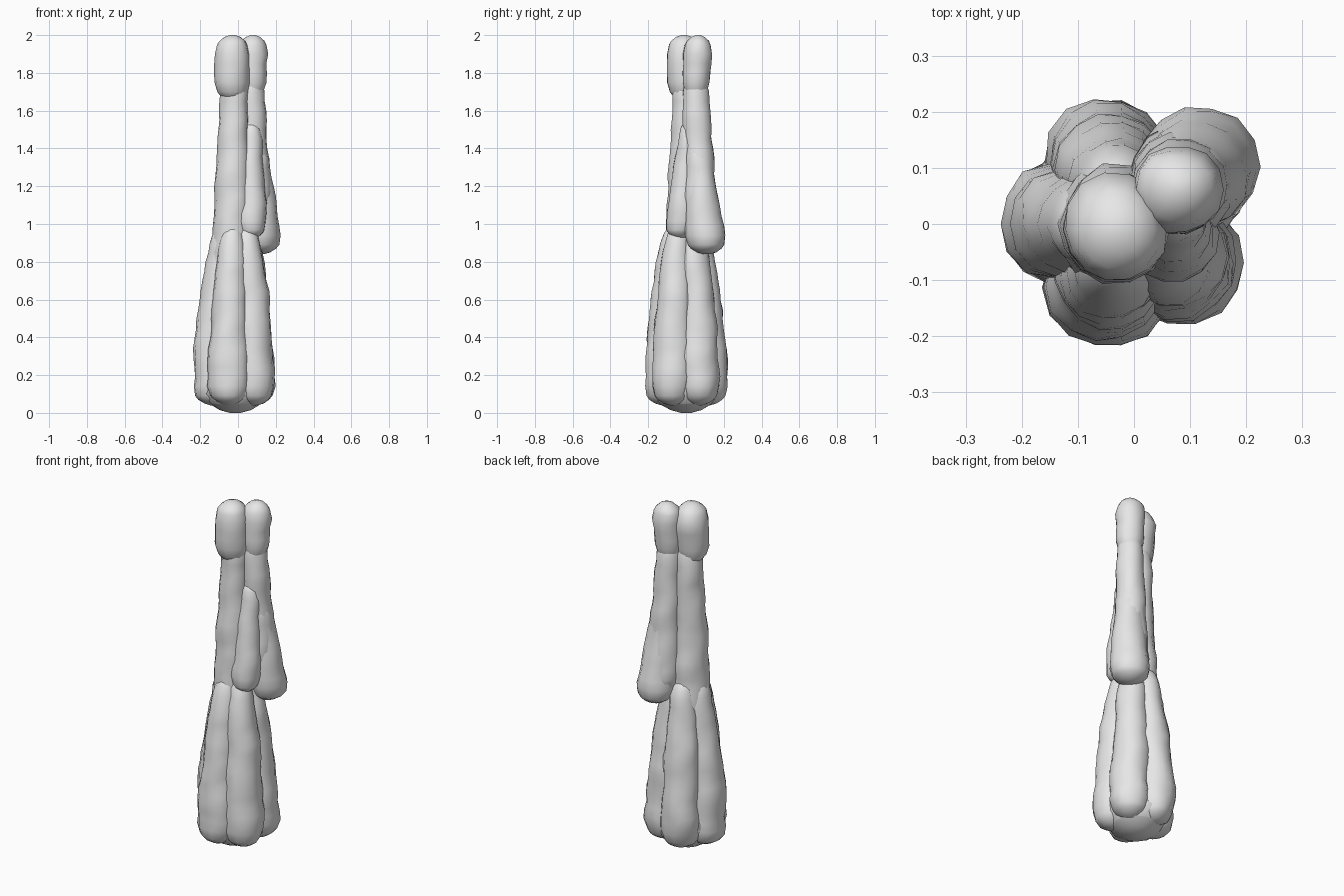
import bpy, bmesh, math
from mathutils import Vector, noise

cube = bpy.data.objects.get("Cube")
if cube:
    bpy.data.objects.remove(cube, do_unlink=True)

stone = bpy.data.materials.new("pale grey stone")
stone.use_nodes = True
grey = (0.8, 0.8, 0.8, 1)
stone.diffuse_color = grey
stone.node_tree.nodes["Principled BSDF"].inputs["Base Color"].default_value = grey

SIDES = 14
SPACING = 0.05


def dome(distance, length):
    """Rounding factor near a column end."""
    gap = max(0, 1 - distance / length)
    return math.sqrt(max(0.02, 1 - gap * gap))


def lumpy(centre, direction, radius, rough, shift):
    """Point on a column surface, pushed in or out by noise."""
    point = centre + direction * radius
    lump = noise.noise(point * 8 + shift) + noise.noise(point * 16 + shift) / 2
    return point + direction * radius * rough * lump


def ring_heights(low, high, cap):
    """Even heights, with extra rings inside both rounded ends."""
    count = max(6, round((high - low) / SPACING))
    heights = [low + (high - low) * i / count for i in range(count + 1)]
    for part in (0.1, 0.3):
        heights += [low + cap * part, high - cap * part]
    return sorted(heights)


def column(name, bottom, top, wide, narrow, cap=0.1, ease=1, rough=0.14):
    """Leaning, tapering, lumpy column with rounded ends."""
    start, end = Vector(bottom), Vector(top)
    shift = Vector((len(name), start.x * 50, start.y * 50))
    bm = bmesh.new()
    rings = []
    for z in ring_heights(start.z, end.z, cap):
        t = ((z - start.z) / (end.z - start.z)) ** ease
        centre = start.lerp(end, t)
        centre.z = z
        radius = wide + (narrow - wide) * t
        radius *= dome(z - start.z, cap) * dome(end.z - z, cap)
        ring = []
        for i in range(SIDES):
            angle = math.tau * i / SIDES
            direction = Vector((math.cos(angle), math.sin(angle), 0))
            ring.append(bm.verts.new(lumpy(centre, direction, radius, rough, shift)))
        rings.append(ring)
    for lower, upper in zip(rings, rings[1:]):
        for i in range(SIDES):
            j = (i + 1) % SIDES
            bm.faces.new((lower[i], lower[j], upper[j], upper[i]))
    bm.faces.new(rings[0][::-1])
    bm.faces.new(rings[-1])

    mesh = bpy.data.meshes.new(name)
    bm.to_mesh(mesh)
    bm.free()
    mesh.materials.append(stone)
    obj = bpy.data.objects.new(name, mesh)
    bpy.context.collection.objects.link(obj)
    bpy.ops.object.select_all(action="DESELECT")
    obj.select_set(True)
    bpy.context.view_layer.objects.active = obj
    bpy.ops.object.shade_smooth_by_angle(angle=math.radians(50))


# Twin shafts, each ending in a rounded knob
column("front_shaft", bottom=(-0.04, 0, 0.4), top=(-0.02, 0, 1.8),
       wide=0.125, narrow=0.07)
column("front_knob", bottom=(-0.03, -0.01, 1.65), top=(-0.03, -0.01, 2),
       wide=0.09, narrow=0.095)
column("back_shaft", bottom=(0.09, 0.08, 0.9), top=(0.07, 0.05, 1.8),
       wide=0.1, narrow=0.065)
column("back_knob", bottom=(0.07, 0.05, 1.65), top=(0.08, 0.065, 2),
       wide=0.07, narrow=0.085)

# Bulge hanging from the back corner, and a ridge in front of it
column("shaft_bulge", bottom=(0.12, 0.11, 0.84), top=(0.09, 0.06, 1.45),
       wide=0.118, narrow=0.06, rough=0.1)
column("shaft_ridge", bottom=(0.07, -0.03, 0.92), top=(0.07, 0.02, 1.55),
       wide=0.09, narrow=0.05)

# Bundle of fat columns around the foot, leaning inwards as they rise
foot_names = ("left_back", "right_back", "right_side", "right_front", "left_front")
for index, label in enumerate(foot_names):
    angle = math.tau * (index + 0.5) / len(foot_names)
    outward = Vector((math.cos(angle), math.sin(angle), 0))
    axis = Vector((-0.01, 0, 0))
    column(label + "_foot_column",
           bottom=axis + outward * 0.12 + Vector((0, 0, 0.04)),
           top=axis + outward * 0.06 + Vector((0, 0, 1)),
           wide=0.11, narrow=0.06, ease=2)

# Blunt rounded underside joining the foot columns
column("foot_base", bottom=(-0.015, 0, 0), top=(-0.015, 0, 0.4),
       wide=0.19, narrow=0.17, cap=0.15, rough=0.08)
